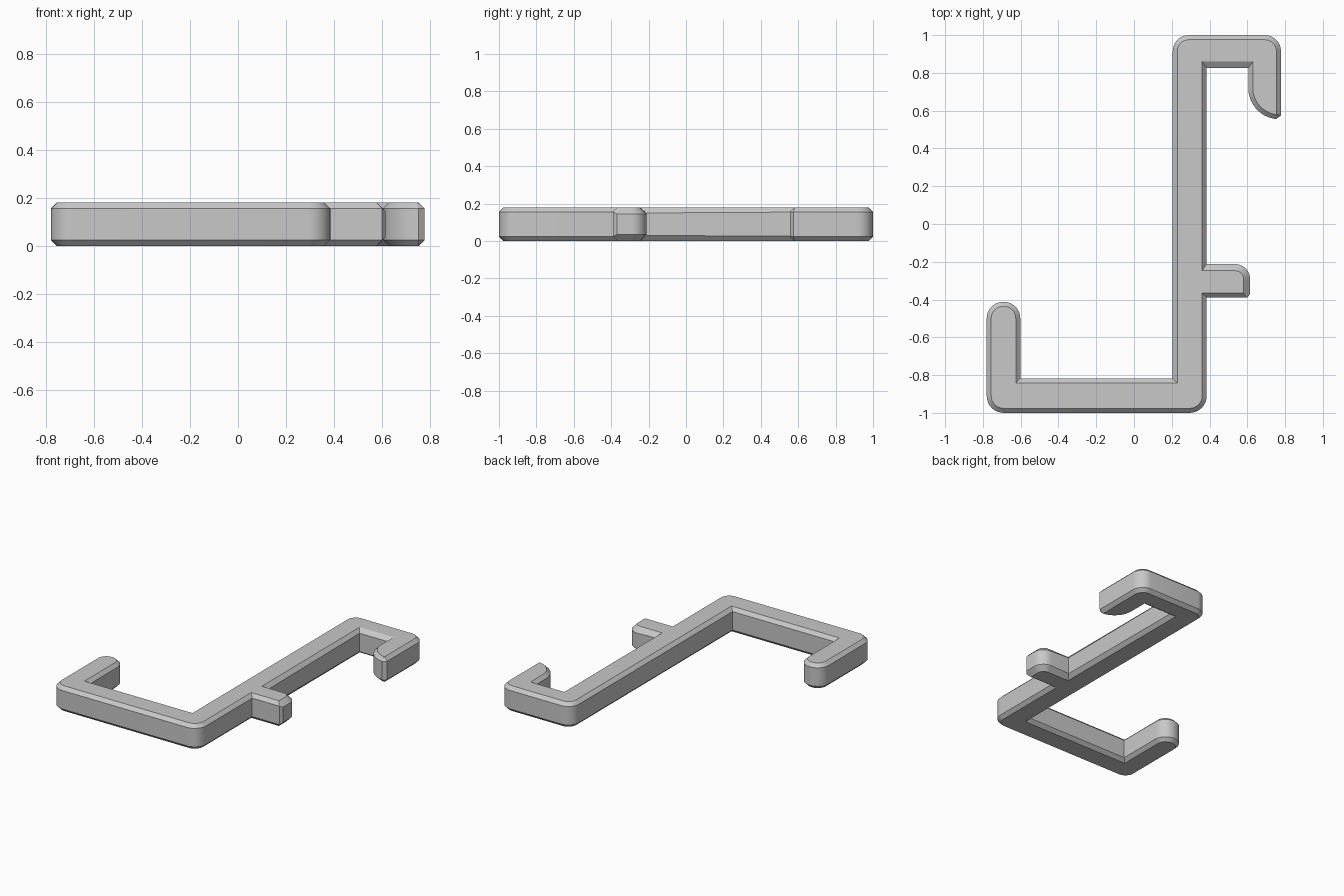
import bpy, bmesh
from mathutils import Vector

cube = bpy.data.objects.get("Cube")
if cube:
    bpy.data.objects.remove(cube, do_unlink=True)

HEIGHT = 0.18
C = 0.024      # usual chamfer
W = 0.035      # wide chamfer
STEPS = 8

# Corners, counter-clockwise: x, y, rounding, chamfer of the next edge, chamfer depth
CORNERS = [
    # lower arm
    (-0.78, -1, 0.09, C, C), (0.385, -1, 0.09, C, C),
    # peg
    (0.385, -0.39, 0, C, C), (0.6, -0.39, 0, 0.032, C), (0.615, -0.37, 0, W, W),
    (0.615, -0.212, 0.08, W, W), (0.385, -0.212, 0, C, 0.03),
    # upper hook with curved tip
    (0.385, 0.825, 0, W, C), (0.605, 0.825, 0, C, C), (0.605, 0.578, 0.142, C, C),
    (0.752, 0.555, 0, 0.019, C), (0.778, 0.575, 0, C, C),
    (0.778, 1, 0.085, C, C), (0.205, 1, 0.085, C, C),
    # inner corner and lower hook
    (0.205, -0.818, 0, C, C), (-0.602, -0.818, 0, C, C),
    (-0.602, -0.412, 0.087, C, C), (-0.78, -0.412, 0.087, C, C),
]


def rounded_outline(corners):
    """Replace each rounded corner by an arc; gives (point, edge chamfer, depth)."""
    result = []
    for i, (x, y, t, inset, drop) in enumerate(corners):
        p = Vector((x, y))
        if not t:
            result.append((p, inset, drop))
            continue
        a = (Vector(corners[i - 1][:2]) - p).normalized()
        b = (Vector(corners[(i + 1) % len(corners)][:2]) - p).normalized()
        half = (a + b).normalized()
        centre = p + half * (t / half.dot(a))
        v0, v1 = p + a * t - centre, p + b * t - centre
        radius = v0.length
        for k in range(STEPS + 1):
            direction = v0.normalized().slerp(v1.normalized(), k / STEPS)
            result.append((centre + direction.normalized() * radius, inset, drop))
    return result


def inset_point(outline, i):
    """Meet the two neighbouring edges after moving each inwards."""
    p, d2, _ = outline[i]
    q, d1, _ = outline[i - 1]
    r = outline[(i + 1) % len(outline)][0]
    e1, e2 = (p - q).normalized(), (r - p).normalized()
    n1, n2 = Vector((-e1.y, e1.x)), Vector((-e2.y, e2.x))
    det = n1.x * n2.y - n1.y * n2.x
    if abs(det) < 0.001:
        return p + n2 * d2
    return p + Vector((d1 * n2.y - d2 * n1.y, d2 * n1.x - d1 * n2.x)) / det


def build_bracket():
    outline = rounded_outline(CORNERS)
    count = len(outline)
    inner = [inset_point(outline, i) for i in range(count)]
    bm = bmesh.new()
    rings = [
        [bm.verts.new((p.x, p.y, 0)) for p in inner],
        [bm.verts.new((p.x, p.y, d)) for p, _, d in outline],
        [bm.verts.new((p.x, p.y, HEIGHT - d)) for p, _, d in outline],
        [bm.verts.new((p.x, p.y, HEIGHT)) for p in inner],
    ]
    # chamfers and walls
    for low, high in zip(rings, rings[1:]):
        for i in range(count):
            j = (i + 1) % count
            bm.faces.new((low[i], low[j], high[j], high[i]))
    # flat bottom and top
    bm.faces.new(rings[0][::-1])
    bm.faces.new(rings[-1])
    bmesh.ops.remove_doubles(bm, verts=bm.verts[:], dist=0.003)
    bmesh.ops.recalc_face_normals(bm, faces=bm.faces[:])
    mesh = bpy.data.meshes.new("hook_bracket")
    bm.to_mesh(mesh)
    bm.free()
    obj = bpy.data.objects.new("hook_bracket", mesh)
    bpy.context.collection.objects.link(obj)
    return obj


# Plain grey material
grey = bpy.data.materials.new("grey")
grey.use_nodes = True
colour = (0.58, 0.58, 0.58, 1)
grey.diffuse_color = colour
grey.node_tree.nodes["Principled BSDF"].inputs["Base Color"].default_value = colour

bracket = build_bracket()
bracket.data.materials.append(grey)
bpy.ops.object.select_all(action='DESELECT')
bracket.select_set(True)
bpy.context.view_layer.objects.active = bracket
bpy.ops.object.shade_smooth_by_angle(angle=0.5)
